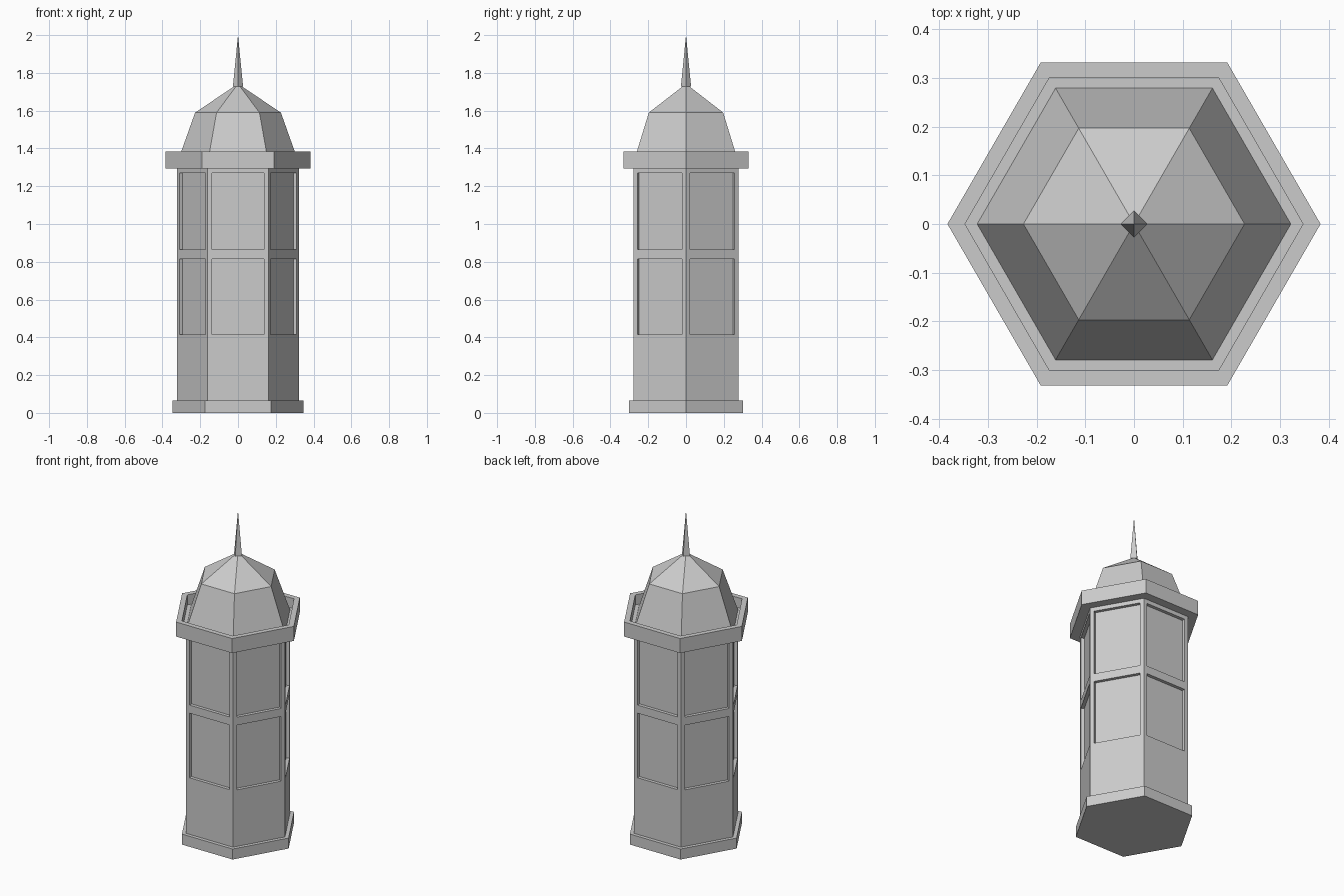
import bpy, bmesh, math
from mathutils import Vector

if "Cube" in bpy.data.objects:
    bpy.data.objects.remove(bpy.data.objects["Cube"])


def finish(name, bm):
    bmesh.ops.remove_doubles(bm, verts=bm.verts, dist=1e-5)
    bmesh.ops.recalc_face_normals(bm, faces=bm.faces)
    mesh = bpy.data.meshes.new(name)
    bm.to_mesh(mesh)
    bm.free()
    obj = bpy.data.objects.new(name, mesh)
    bpy.context.collection.objects.link(obj)
    return obj


def bridge(bm, lower, upper):
    n = len(lower)
    return [bm.faces.new((lower[i], lower[(i + 1) % n], upper[(i + 1) % n], upper[i]))
            for i in range(n)]


def polygon(radius, sides):
    return [Vector((radius * math.cos(2 * math.pi * i / sides),
                    radius * math.sin(2 * math.pi * i / sides), 0)) for i in range(sides)]


def lathe(name, profile, sides=6, cap_bottom=False):
    """Sweep (radius, z) points round the z axis; a zero radius makes a point."""
    bm = bmesh.new()
    rings = []
    for r, z in profile:
        if r == 0:
            rings.append([bm.verts.new((0, 0, z))])
        else:
            rings.append([bm.verts.new((p.x, p.y, z)) for p in polygon(r, sides)])
    for a, b in zip(rings, rings[1:]):
        if len(b) == 1:
            for i in range(sides):
                bm.faces.new((a[i], a[(i + 1) % sides], b[0]))
        else:
            bridge(bm, a, b)
    if cap_bottom:
        bm.faces.new(rings[0][::-1])
    return finish(name, bm)


# Base plinth
lathe("base_plinth", [(0.347, 0), (0.347, 0.065), (0.32, 0.065)], cap_bottom=True)

# Six-sided shaft with two recessed panels on each side
R, STILE, DEPTH = 0.322, 0.024, 0.02
corners = polygon(R, 6)
outline = []
for i, a in enumerate(corners):
    b = corners[(i + 1) % 6]
    outline += [a, a.lerp(b, STILE / R), a.lerp(b, 1 - STILE / R)]
bm = bmesh.new()
rings = [[bm.verts.new((p.x, p.y, z)) for p in outline]
         for z in (0.065, 0.415, 0.815, 0.865, 1.27, 1.295)]
panels = []
for level, (a, b) in enumerate(zip(rings, rings[1:])):
    faces = bridge(bm, a, b)
    if level in (1, 3):
        panels += faces[1::3]
bm.normal_update()
bmesh.ops.inset_individual(bm, faces=panels, thickness=0, depth=-DEPTH)
finish("panelled_shaft", bm)

# Cornice with a raised rim round the roof
lathe("cornice", [(0.32, 1.295), (0.383, 1.295), (0.383, 1.385),
                  (0.347, 1.385), (0.347, 1.323), (0.32, 1.323)])

# Faceted dome roof
lathe("dome_roof", [(0.322, 1.323), (0.227, 1.59), (0, 1.742)])

# Spire
lathe("spire", [(0.027, 1.727), (0, 2.0)], sides=4, cap_bottom=True)
